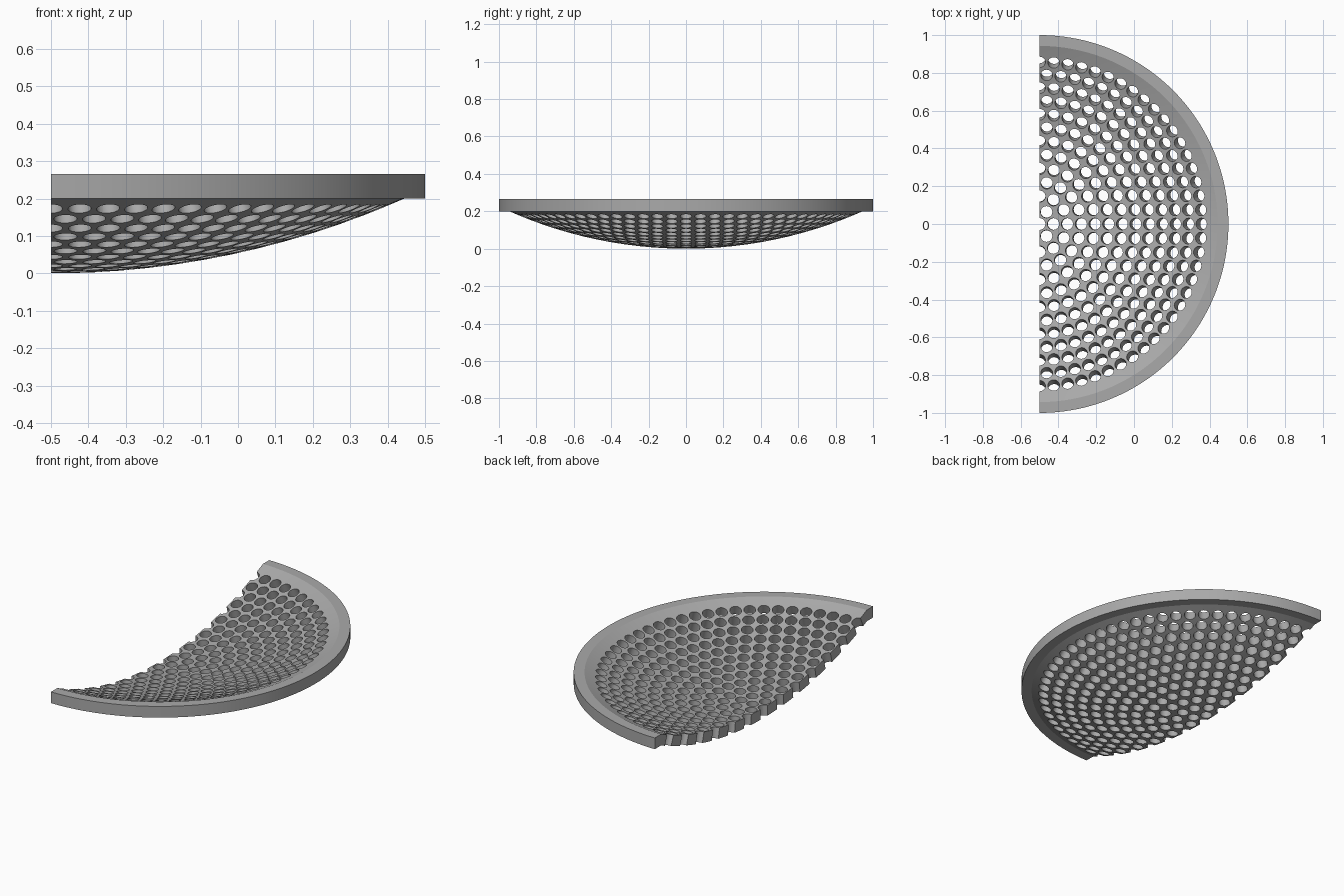
import bpy, bmesh, math
from mathutils import Vector, Matrix

cube = bpy.data.objects.get("Cube")
if cube:
    bpy.data.objects.remove(cube)

CUT_X = -0.5                      # flat side of the half dish
R_OUT, THICK = 2.33, 0.06         # spherical bowl
RIM_LOW, RIM_TOP = 0.2, 0.265
RINGS, PITCH, HOLE_R = 12, 0.0742, 0.031

metal = bpy.data.materials.new("grey metal")
metal.use_nodes = True
grey = (0.4, 0.4, 0.4, 1)
metal.diffuse_color = grey
metal.node_tree.nodes["Principled BSDF"].inputs["Base Color"].default_value = grey


def make_object(name, bm):
    bmesh.ops.recalc_face_normals(bm, faces=bm.faces)
    mesh = bpy.data.meshes.new(name)
    bm.to_mesh(mesh)
    bm.free()
    mesh.materials.append(metal)
    obj = bpy.data.objects.new(name, mesh)
    bpy.context.collection.objects.link(obj)
    return obj


def arc(radius, z_end, steps=16):
    """Bowl profile from the axis out to height z_end."""
    end = math.acos((R_OUT - z_end) / radius)
    return [Vector((radius * math.sin(end * i / steps), 0,
                    R_OUT - radius * math.cos(end * i / steps)))
            for i in range(steps + 1)]


# Half dish: outer bowl, rim and inner bowl revolved through half a turn
profile = arc(R_OUT, RIM_LOW) + [Vector((1, 0, RIM_LOW)), Vector((1, 0, RIM_TOP))]
profile += reversed(arc(R_OUT - THICK, RIM_TOP))
bm = bmesh.new()
verts = [bm.verts.new(p) for p in profile]
edges = [bm.edges.new(pair) for pair in zip(verts, verts[1:])]
bmesh.ops.rotate(bm, verts=verts, matrix=Matrix.Rotation(-math.pi / 2, 3, 'Z'))
bmesh.ops.spin(bm, geom=verts + edges, axis=(0, 0, 1), cent=(0, 0, 0),
               angle=math.pi, steps=96)
bmesh.ops.remove_doubles(bm, verts=bm.verts, dist=1e-5)
rim_edges = [e for e in bm.edges if e.is_boundary]
bmesh.ops.contextual_create(bm, geom=rim_edges)
bmesh.ops.translate(bm, verts=bm.verts, vec=(CUT_X, 0, 0))
dish = make_object("strainer_dish", bm)

# Hole cutters: concentric rings of cylinders pointing at the sphere centre
bm = bmesh.new()
centre = Matrix.Translation((CUT_X, 0, R_OUT))
for ring in range(RINGS + 1):
    tilt = ring * PITCH / (R_OUT - THICK / 2)
    count = max(1, 6 * ring)
    for i in range(count):
        turn = 2 * math.pi * i / count
        if math.sin(tilt) * R_OUT * math.cos(turn) < -HOLE_R:
            continue
        place = (centre @ Matrix.Rotation(turn, 4, 'Z')
                 @ Matrix.Rotation(-tilt, 4, 'Y')
                 @ Matrix.Translation((0, 0, -R_OUT + THICK / 2)))
        bmesh.ops.create_cone(bm, cap_ends=True, segments=24, radius1=HOLE_R,
                              radius2=HOLE_R, depth=THICK * 2, matrix=place)
holes = make_object("hole_cutter", bm)
holes.hide_render = True

# Punch the holes, then drop the cutter
cut = dish.modifiers.new("holes", 'BOOLEAN')
cut.operation = 'DIFFERENCE'
cut.solver = 'EXACT'
cut.object = holes
bpy.ops.object.select_all(action='DESELECT')
bpy.context.view_layer.objects.active = dish
dish.select_set(True)
bpy.ops.object.modifier_apply(modifier=cut.name)
bpy.data.objects.remove(holes)
bpy.ops.object.shade_smooth_by_angle(angle=math.radians(20))
